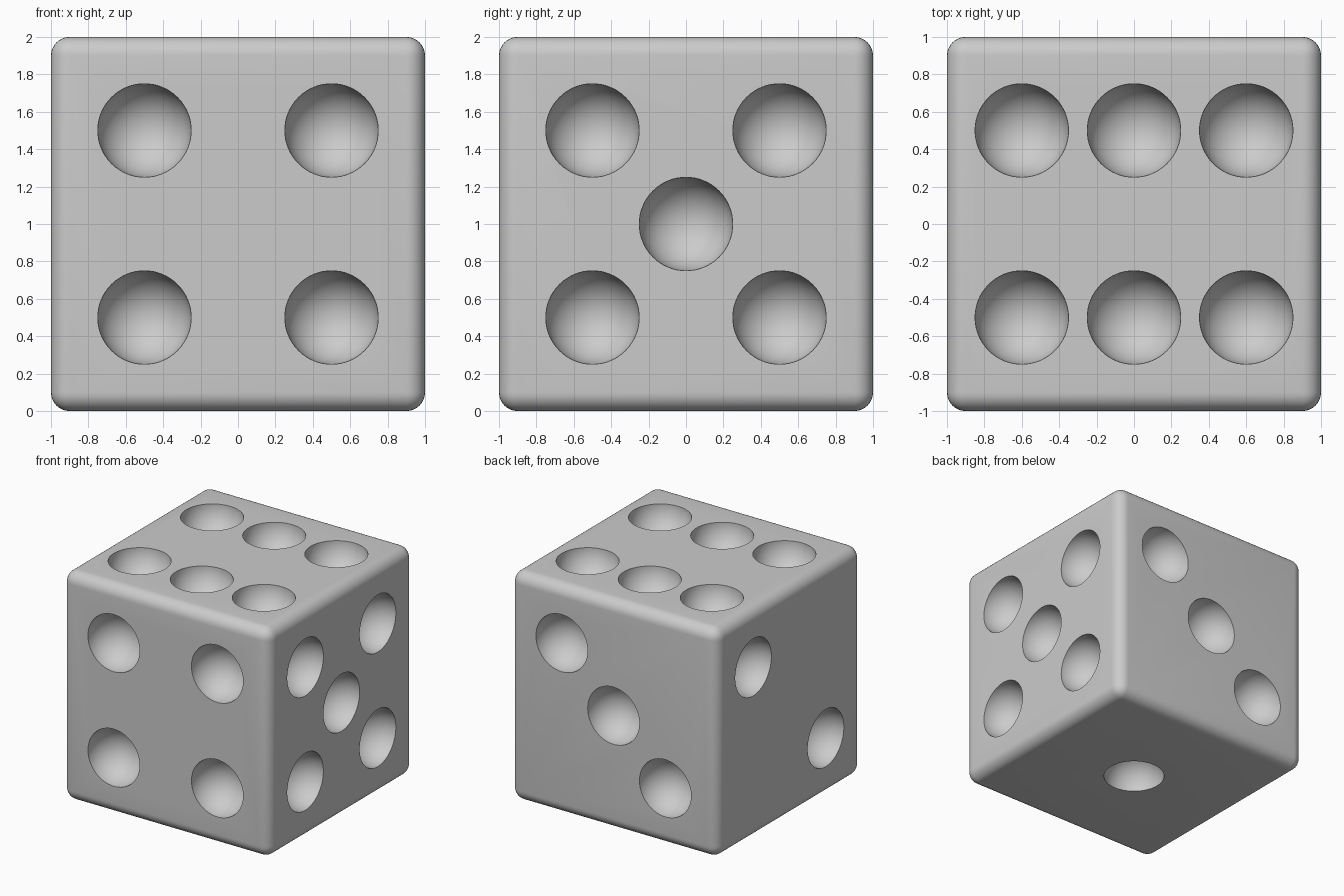
import bpy, bmesh, math
from mathutils import Vector, Matrix

if "Cube" in bpy.data.objects:
    bpy.data.objects.remove(bpy.data.objects["Cube"])

PIP_R = 0.25
G = 0.5

# Pip layouts: face normal -> pip offsets from the face centre (world axes)
faces = [
    ((0, -1, 0), [(x, 0, z) for x in (-G, G) for z in (-G, G)]),
    ((0, 1, 0), [(G, 0, G), (0, 0, 0), (-G, 0, -G)]),
    ((1, 0, 0), [(0, y, z) for y in (-G, G) for z in (-G, G)] + [(0, 0, 0)]),
    ((-1, 0, 0), [(0, G, G), (0, -G, -G)]),
    ((0, 0, 1), [(x, y, 0) for x in (-0.6, 0, 0.6) for y in (-G, G)]),
    ((0, 0, -1), [(0, 0, 0)]),
]
centre = Vector((0, 0, 1))

# Rounded cube body
bpy.ops.mesh.primitive_cube_add(size=2, location=centre)
die = bpy.context.object
die.name = "die_body"
bevel = die.modifiers.new("rounded_edges", 'BEVEL')
bevel.width = 0.1
bevel.segments = 8

# One cutter holding a sphere for every pip, poles along the face normal
bm = bmesh.new()
for normal, offsets in faces:
    n = Vector(normal)
    turn = n.to_track_quat('Z', 'Y').to_matrix().to_4x4()
    for off in offsets:
        place = Matrix.Translation(centre + n + Vector(off))
        # a half-step twist keeps the sphere's equator edges off the face plane
        bmesh.ops.create_uvsphere(bm, u_segments=64, v_segments=33,
                                  radius=PIP_R, matrix=place @ turn)
mesh = bpy.data.meshes.new("pip_cutter")
bm.to_mesh(mesh)
bm.free()
cutter = bpy.data.objects.new("pip_cutter", mesh)
bpy.context.collection.objects.link(cutter)
cutter.hide_render = True

# Carve the pips
cut = die.modifiers.new("pips", 'BOOLEAN')
cut.operation = 'DIFFERENCE'
cut.solver = 'EXACT'
cut.object = cutter
bpy.ops.object.select_all(action='DESELECT')
die.select_set(True)
bpy.context.view_layer.objects.active = die
for m in ("rounded_edges", "pips"):
    bpy.ops.object.modifier_apply(modifier=m)
bpy.data.objects.remove(cutter)

# Smooth bevels and pips, crisp pip rims
bpy.ops.object.shade_smooth_by_angle(angle=math.radians(30))
